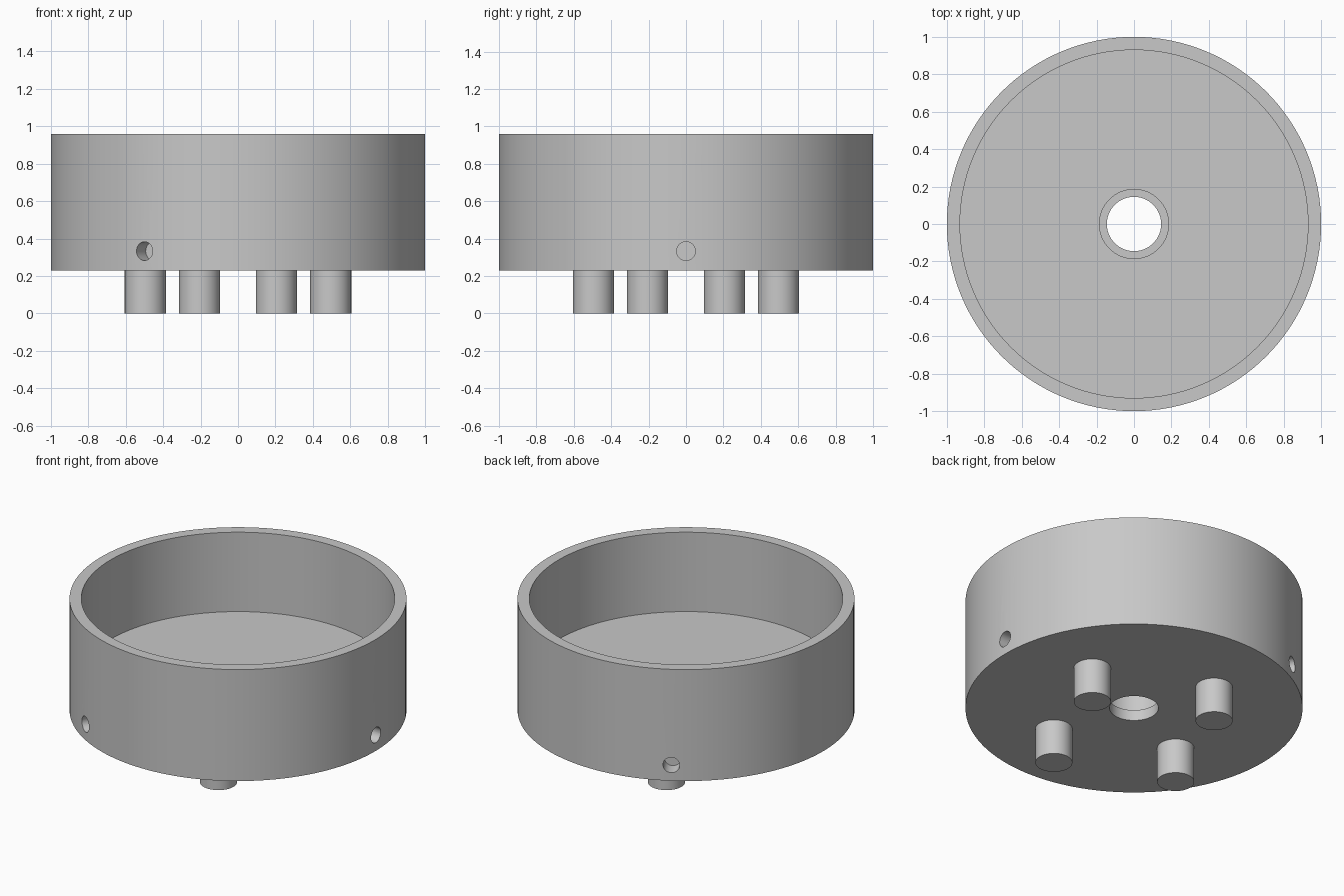
import bpy
import math
from mathutils import Vector

cube = bpy.data.objects.get("Cube")
if cube:
    bpy.data.objects.remove(cube, do_unlink=True)

BASE, FLOOR, STEP, RIM = 0.23, 0.44, 0.30, 0.96

grey = bpy.data.materials.new("plain_grey")
grey.use_nodes = True
colour = (0.58, 0.58, 0.58, 1)
grey.diffuse_color = colour
grey.node_tree.nodes["Principled BSDF"].inputs["Base Color"].default_value = colour


def finish(obj, name):
    obj.name = name
    obj.data.materials.clear()
    obj.data.materials.append(grey)
    bpy.ops.object.select_all(action='DESELECT')
    obj.select_set(True)
    bpy.context.view_layer.objects.active = obj
    bpy.ops.object.shade_smooth_by_angle(angle=math.radians(30))


def lathe(name, profile, steps=128):
    """Revolve a closed (radius, height) profile around z."""
    verts, faces, n = [], [], len(profile)
    for s in range(steps):
        a = math.tau * s / steps
        verts += [(r * math.cos(a), r * math.sin(a), z) for r, z in profile]
        t = (s + 1) % steps
        for i in range(n):
            j = (i + 1) % n
            faces.append((s * n + i, t * n + i, t * n + j, s * n + j))
    mesh = bpy.data.meshes.new(name)
    mesh.from_pydata(verts, [], faces)
    obj = bpy.data.objects.new(name, mesh)
    bpy.context.collection.objects.link(obj)
    return obj


# Cup body with a thick floor and a stepped centre hole
body = lathe("cup_body", [
    (0.145, BASE), (1.0, BASE), (1.0, RIM), (0.93, RIM),
    (0.93, FLOOR), (0.185, FLOOR), (0.185, STEP), (0.145, STEP)])

# Three blind screw holes around the side
for k in range(3):
    a = math.tau * k / 3
    direction = Vector((math.cos(a), math.sin(a), 0))
    bpy.ops.mesh.primitive_cylinder_add(
        vertices=32, radius=0.05, depth=0.2,
        location=direction + Vector((0, 0, 0.333)),
        rotation=(0, math.pi / 2, a))
    cutter = bpy.context.object
    cutter.name = "screw_hole_cutter"
    cut = body.modifiers.new("screw_hole", 'BOOLEAN')
    cut.operation, cut.solver, cut.object = 'DIFFERENCE', 'EXACT', cutter
    bpy.context.view_layer.objects.active = body
    bpy.ops.object.modifier_apply(modifier=cut.name)
    bpy.data.objects.remove(cutter, do_unlink=True)
finish(body, "cup_body")

# Four round pegs beneath
for k in range(4):
    a = math.radians(22.5 + 90 * k)
    bpy.ops.mesh.primitive_cylinder_add(
        vertices=48, radius=0.11, depth=BASE,
        location=(0.536 * math.cos(a), 0.536 * math.sin(a), BASE / 2))
    finish(bpy.context.object, f"peg_{k + 1}")
